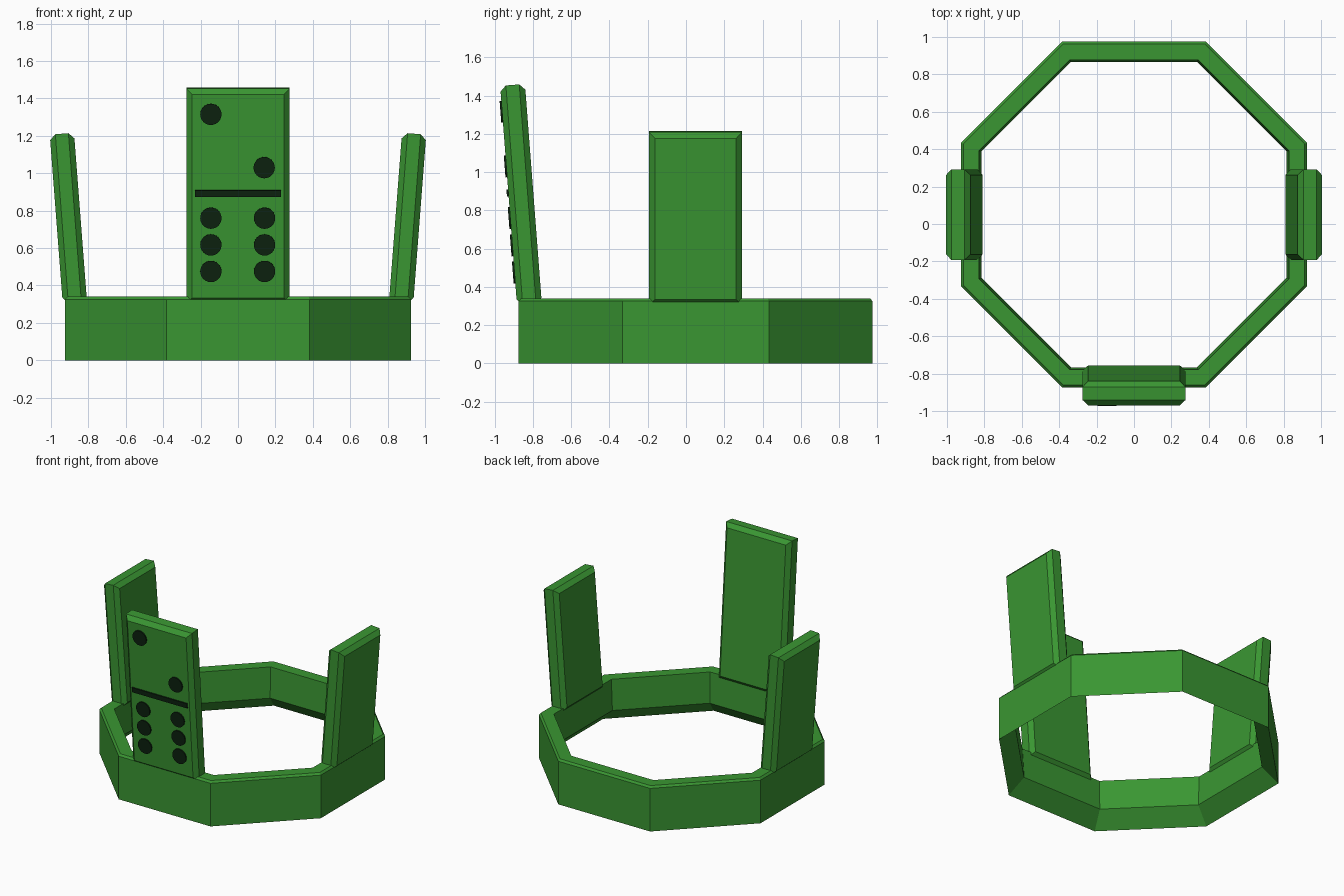
import bpy, bmesh, math
from mathutils import Matrix, Vector

if "Cube" in bpy.data.objects:
    bpy.data.objects.remove(bpy.data.objects["Cube"])


def make_material(name, colour):
    mat = bpy.data.materials.new(name)
    mat.use_nodes = True
    mat.diffuse_color = colour
    mat.node_tree.nodes["Principled BSDF"].inputs["Base Color"].default_value = colour
    return mat


green = make_material("leaf green", (0.042, 0.305, 0.032, 1))
black = make_material("dark pip", (0.004, 0.016, 0.005, 1))


def finish(bm, name, mat, matrix=Matrix()):
    bmesh.ops.recalc_face_normals(bm, faces=bm.faces)
    mesh = bpy.data.meshes.new(name)
    bm.to_mesh(mesh)
    bm.free()
    mesh.materials.append(mat)
    obj = bpy.data.objects.new(name, mesh)
    obj.matrix_world = matrix
    bpy.context.collection.objects.link(obj)
    return obj


CENTRE_Y = 0.05
SIDES = 8


# Octagonal ring: cross-section as (apothem, height) swept around z
def ring(name, profile):
    bm = bmesh.new()
    loops = []
    for i in range(SIDES):
        a = math.pi * (2 * i + 1) / SIDES
        k = 1 / math.cos(math.pi / SIDES)
        loops.append([bm.verts.new((r * k * math.cos(a), r * k * math.sin(a), z))
                      for r, z in profile])
    n = len(profile)
    for i in range(SIDES):
        p, q = loops[i], loops[(i + 1) % SIDES]
        for j in range(n):
            bm.faces.new((p[j], q[j], q[(j + 1) % n], p[(j + 1) % n]))
    return finish(bm, name, green, Matrix.Translation((0, CENTRE_Y, 0)))


ring("octagon_ring", [(0.925, 0), (0.925, 0.325), (0.912, 0.34),
                      (0.828, 0.34), (0.816, 0.11)])


# Upright slab: thickness on local y, front and back rims chamfered
def slab(name, size, matrix):
    bm = bmesh.new()
    bmesh.ops.create_cube(bm, size=1)
    bmesh.ops.scale(bm, vec=size, verts=bm.verts)
    rims = [e for e in bm.edges if e.verts[0].co.y * e.verts[1].co.y > 0]
    bmesh.ops.bevel(bm, geom=rims, offset=0.03, segments=1, affect='EDGES')
    return finish(bm, name, green, matrix)


LEAN = math.radians(4.4)


def placed(centre, turn):
    return (Matrix.Translation(centre) @ Matrix.Rotation(turn, 4, 'Z')
            @ Matrix.Rotation(LEAN, 4, 'X'))


THICK = 0.13
front_matrix = placed((0, -0.8625, 0.882), 0)
slab("front_tile", (0.55, THICK, 1.15), front_matrix)
for name, side in (("left_tile", 1), ("right_tile", -1)):
    slab(name, (0.485, THICK, 0.905),
         placed((side * 0.907, CENTRE_Y, 0.76), side * math.pi / 2))


# Pips and divider: thin plates on the front tile's face
def plate_matrix(x, z):
    local = Vector((x, -THICK / 2 - 0.004, (z - 0.882) / math.cos(LEAN)))
    return front_matrix @ Matrix.Translation(local)


pips = [(-0.145, 1.32), (0.14, 1.035)]
pips += [(x, z) for x in (-0.145, 0.142) for z in (0.765, 0.622, 0.48)]
for i, (x, z) in enumerate(pips):
    bm = bmesh.new()
    bmesh.ops.create_cone(bm, cap_ends=True, segments=24, radius1=0.057,
                          radius2=0.057, depth=0.0095,
                          matrix=Matrix.Rotation(math.pi / 2, 4, 'X'))
    finish(bm, f"pip_{i + 1}", black, plate_matrix(x, z))

bm = bmesh.new()
bmesh.ops.create_cube(bm, size=1)
bmesh.ops.scale(bm, vec=(0.46, 0.0095, 0.036), verts=bm.verts)
finish(bm, "divider_bar", black, plate_matrix(0, 0.896))
